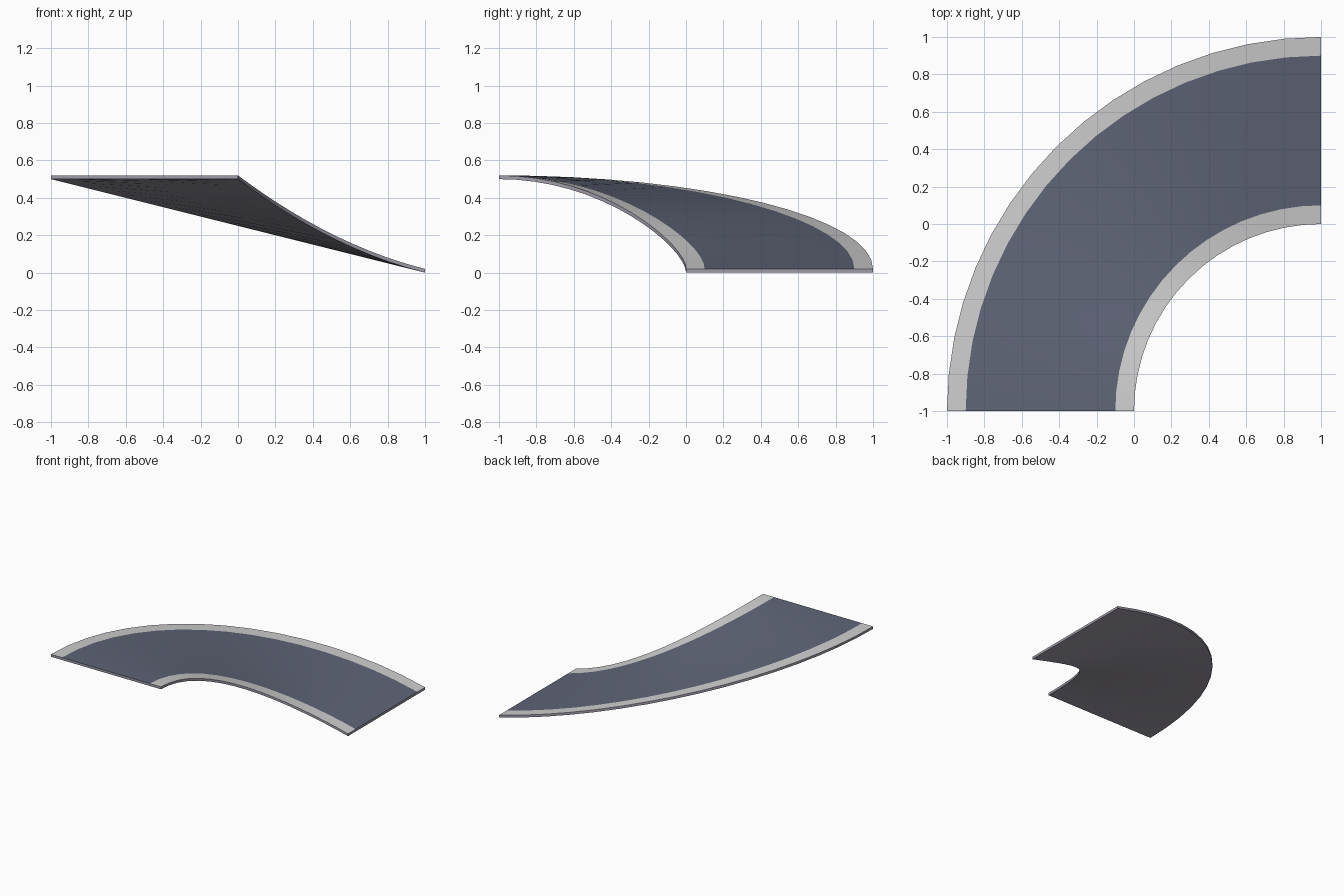
import bpy, math

if "Cube" in bpy.data.objects:
    bpy.data.objects.remove(bpy.data.objects["Cube"])

SEGMENTS = 16
RISE = 0.5
THICK = 0.02


def material(name, rgb):
    m = bpy.data.materials.new(name)
    m.diffuse_color = (*rgb, 1.0)
    m.use_nodes = True
    m.node_tree.nodes["Principled BSDF"].inputs["Base Color"].default_value = m.diffuse_color
    return m


kerb_mat = material("light grey kerb", (0.62, 0.62, 0.62))
asphalt_mat = material("blue grey asphalt", (0.115, 0.13, 0.185))
side_mat = material("lilac grey concrete", (0.35, 0.33, 0.40))


def point(r, i, lift):
    """Point on the quarter bend, centred on the corner (1, -1)."""
    t = math.pi / 2 * i / SEGMENTS
    s = math.sin(t)
    a = 0.5 * r                      # outer edge climbs evenly, inner edge later
    z = RISE * (a * s + (1 - a) * s * s)
    return (1 - r * s, -1 + r * math.cos(t), z + lift)


def sweep(name, rails, mat):
    """Skin neighbouring (radius, lift) rails along the bend."""
    n = len(rails)
    verts = [point(r, i, h) for i in range(SEGMENTS + 1) for r, h in rails]
    faces = [(i * n + j, i * n + j + 1, (i + 1) * n + j + 1, (i + 1) * n + j)
             for i in range(SEGMENTS) for j in range(n - 1)]
    return finish(name, verts, faces, mat)


def finish(name, verts, faces, mat):
    me = bpy.data.meshes.new(name)
    me.from_pydata(verts, [], faces)
    me.materials.append(mat)
    me.update()
    ob = bpy.data.objects.new(name, me)
    bpy.context.collection.objects.link(ob)
    bpy.context.view_layer.objects.active = ob
    ob.select_set(True)
    bpy.ops.object.shade_smooth_by_angle(angle=math.radians(30))
    ob.select_set(False)
    return ob


# top surfaces: two kerbs and the carriageway (rails run outward to inward, facing up)
sweep("inner_kerb", [(1.1, THICK), (1.0, THICK)][::-1], kerb_mat).data.flip_normals()
sweep("outer_kerb", [(1.9, THICK), (2.0, THICK)], kerb_mat).data.flip_normals()
sweep("carriageway", [(1.1, THICK), (1.5, THICK), (1.9, THICK)], asphalt_mat).data.flip_normals()

# slab: inner side, underside and outer side
slab = [(1.0, THICK), (1.0, 0), (1.1, 0), (1.5, 0), (1.9, 0), (2.0, 0), (2.0, THICK)]
sweep("slab", slab, side_mat)

# upright faces closing both ends of the slab
for name, i, flip in (("lower_end", 0, False), ("upper_end", SEGMENTS, True)):
    corners = [point(1, i, 0), point(2, i, 0), point(2, i, THICK), point(1, i, THICK)]
    finish(name, corners[::-1] if flip else corners, [(0, 1, 2, 3)], side_mat)

# make sure top faces look up and the underside looks down
for ob in bpy.data.objects:
    want_up = ob.name in ("inner_kerb", "outer_kerb", "carriageway")
    if want_up or ob.name == "slab":
        total = sum(p.normal.z * p.area for p in ob.data.polygons)
        if (total > 0) != want_up:
            ob.data.flip_normals()
